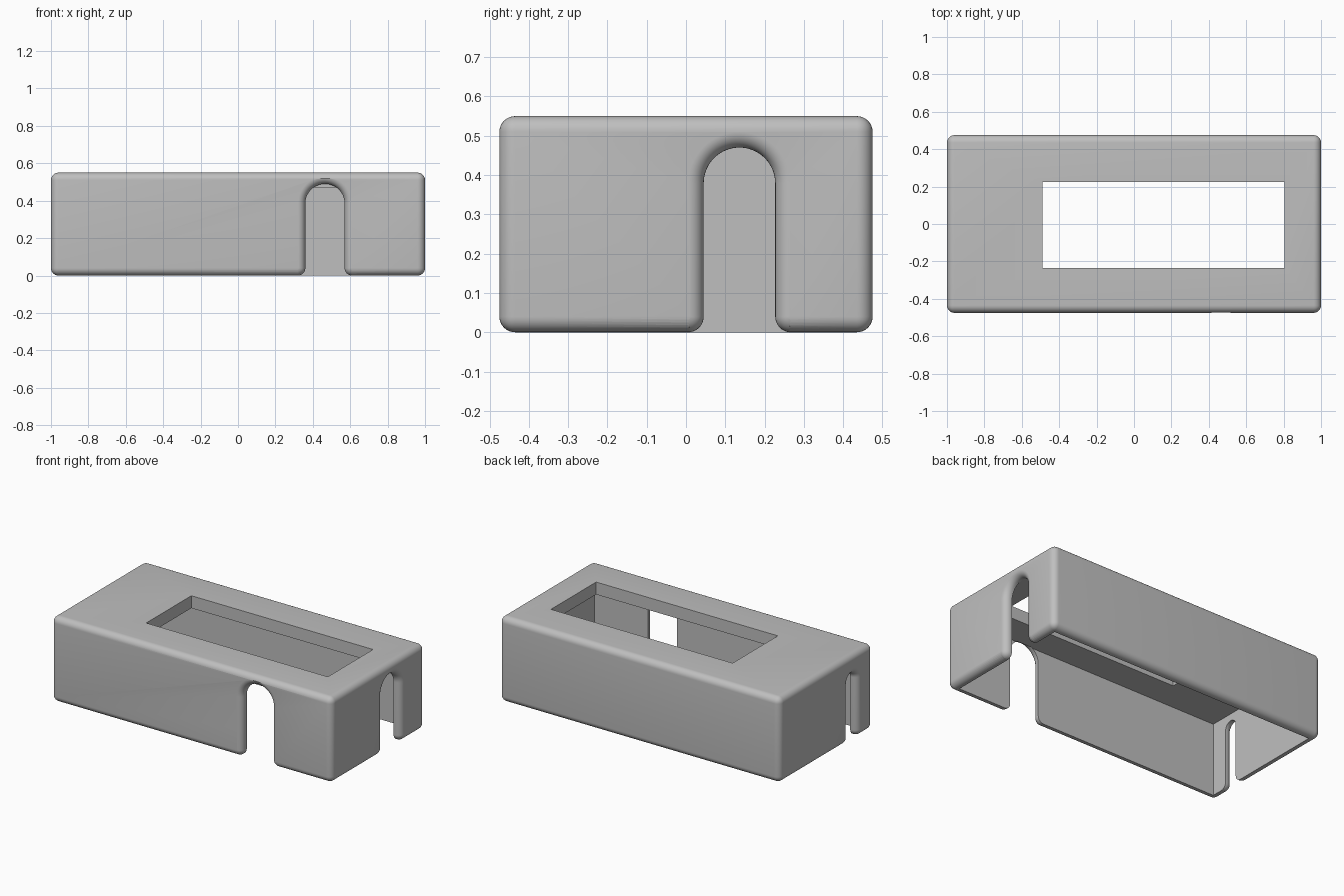
import bpy, bmesh
from math import sin, cos, pi, sqrt
from mathutils import Vector

cube = bpy.data.objects.get("Cube")
if cube:
    bpy.data.objects.remove(cube, do_unlink=True)

HALF_X, HALF_Y, HEIGHT = 1.0, 0.475, 0.55
WALL, CEILING, ROUND = 0.05, 0.47, 0.04

grey = bpy.data.materials.new("plain_grey")
grey.use_nodes = True
colour = (0.52, 0.52, 0.52, 1)
grey.diffuse_color = colour
grey.node_tree.nodes["Principled BSDF"].inputs["Base Color"].default_value = colour


def finish(name, bm):
    """Point the faces outward and make an object."""
    if bm.calc_volume(signed=True) < 0:
        bmesh.ops.reverse_faces(bm, faces=bm.faces[:])
    mesh = bpy.data.meshes.new(name)
    bm.to_mesh(mesh)
    bm.free()
    mesh.materials.append(grey)
    obj = bpy.data.objects.new(name, mesh)
    bpy.context.scene.collection.objects.link(obj)
    return obj


def box(name, low, high, bevel=0):
    bm = bmesh.new()
    bmesh.ops.create_cube(bm, size=1)
    low, high = Vector(low), Vector(high)
    middle, size = (low + high) / 2, high - low
    for v in bm.verts:
        v.co = [m + c * s for m, c, s in zip(middle, v.co, size)]
    if bevel:
        bmesh.ops.bevel(bm, geom=bm.edges[:], offset=bevel, segments=8,
                        profile=0.5, affect='EDGES')
    return finish(name, bm)


def slot_outline(radius, spring, grow):
    """Arched slot widened by grow, with rounded feet at the bottom."""
    foot = max(ROUND - grow, 0.001)
    feet = [0.12 + (pi / 2 - 0.12) * i / 8 for i in range(9)]
    side = [(radius + ROUND - foot * sin(a), ROUND - foot * cos(a)) for a in feet]
    side.insert(0, (side[0][0], -0.1))
    arch = [((radius + grow) * cos(pi * i / 32), spring + (radius + grow) * sin(pi * i / 32))
            for i in range(33)]
    return side + arch + [(-x, z) for x, z in reversed(side)]


def slot_cutter(name, radius, spring, place):
    """Loft of outlines from outside to inside, rounding the outer rim."""
    steps = [(-0.0005, ROUND * 1.1)]
    for i in range(1, 9):
        a = pi / 2 * i / 8
        steps.append((ROUND * (1 - cos(a)), ROUND * (1 - sin(a))))
    steps.append((WALL + 0.005, 0))
    bm = bmesh.new()
    rings = [[bm.verts.new(place(a, z, d)) for a, z in slot_outline(radius, spring, g)]
             for d, g in steps]
    n = len(rings[0])
    for r0, r1 in zip(rings, rings[1:]):
        for i in range(n):
            j = (i + 1) % n
            bm.faces.new((r0[i], r0[j], r1[j], r1[i]))
    bm.faces.new(rings[0][::-1])
    bm.faces.new(rings[-1])
    bmesh.ops.triangulate(bm, faces=bm.faces[:])
    return finish(name, bm)


def volume(mesh):
    bm = bmesh.new()
    bm.from_mesh(mesh)
    result = bm.calc_volume(signed=True)
    bm.free()
    return result


def cut(target, cutter):
    """Subtract the cutter, taking the first solver that gives a sound solid."""
    mod = target.modifiers.new(cutter.name, 'BOOLEAN')
    mod.operation, mod.object = 'DIFFERENCE', cutter
    before = volume(target.data)
    for solver in ('EXACT', 'MANIFOLD', 'FLOAT'):
        mod.solver = solver
        bpy.context.view_layer.update()
        depsgraph = bpy.context.evaluated_depsgraph_get()
        mesh = bpy.data.meshes.new_from_object(target.evaluated_get(depsgraph))
        if before * 0.2 < volume(mesh) < before * 0.9999:
            target.data = mesh
            break
    target.modifiers.remove(mod)
    bpy.data.objects.remove(cutter, do_unlink=True)


# Rounded outer shell
shell = box("case_shell", (-HALF_X, -HALF_Y, 0), (HALF_X, HALF_Y, HEIGHT), ROUND)

# Hollow, top window and the three cable slots
cut(shell, box("hollow", (WALL - HALF_X, WALL - HALF_Y, -0.2),
               (HALF_X - WALL, HALF_Y - WALL, CEILING)))
cut(shell, box("window", (-0.49, -0.235, 0.4), (0.805, 0.225, 0.7)))
cut(shell, slot_cutter("front_slot", 0.105, 0.385,
                       lambda a, z, d: (0.465 + a, d - HALF_Y, z)))
cut(shell, slot_cutter("left_slot", 0.091, 0.379,
                       lambda a, z, d: (HALF_X - d, 0.136 + a, z)))
cut(shell, slot_cutter("right_slot", 0.045, 0.38,
                       lambda a, z, d: (d - HALF_X, -0.27 + a, z)))

# Smooth rounds, sharp inner edges
bpy.ops.object.select_all(action='DESELECT')
shell.select_set(True)
bpy.context.view_layer.objects.active = shell
bpy.ops.object.shade_smooth_by_angle(angle=pi / 6)
